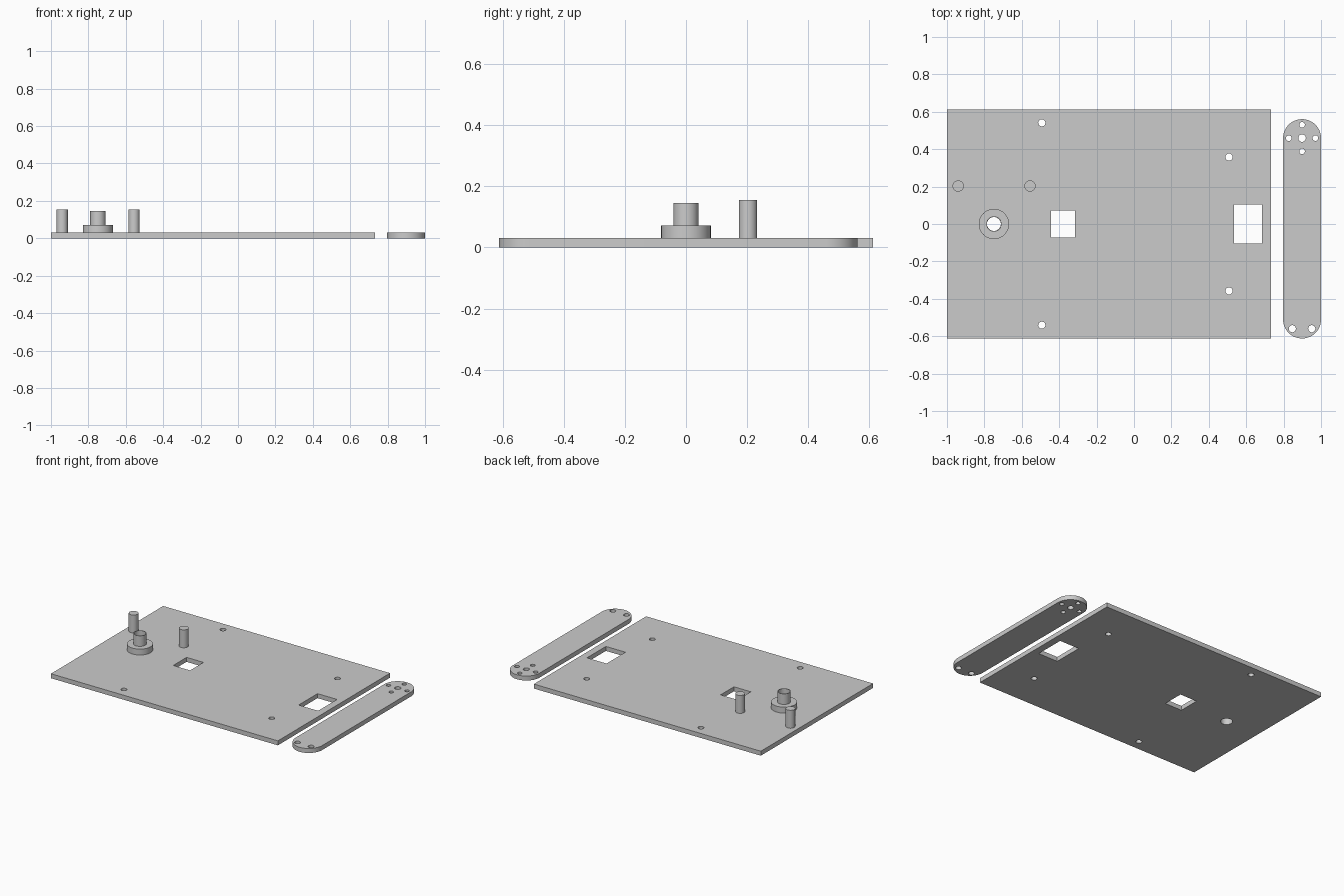
import bpy, bmesh, math

if "Cube" in bpy.data.objects:
    bpy.data.objects.remove(bpy.data.objects["Cube"])

grey = bpy.data.materials.new("plain grey")
grey.diffuse_color = (0.6, 0.6, 0.6, 1)
grey.use_nodes = True
grey.node_tree.nodes["Principled BSDF"].inputs["Base Color"].default_value = grey.diffuse_color


def circle(x, y, r, n=48):
    return [(x + r * math.cos(2 * math.pi * i / n), y + r * math.sin(2 * math.pi * i / n))
            for i in range(n)]


def rect(x0, x1, y0, y1):
    return [(x0, y0), (x1, y0), (x1, y1), (x0, y1)]


def slot(x, y0, y1, r, n=32):
    """Rounded bar outline with end centres at y0 and y1."""
    arc = [(r * math.cos(math.pi * i / n), r * math.sin(math.pi * i / n)) for i in range(n + 1)]
    return [(x + a, y1 + b) for a, b in arc] + [(x - a, y0 - b) for a, b in arc]


def slab(name, z0, z1, outline, holes=()):
    """Extrude a filled outline with holes from z0 to z1."""
    cu = bpy.data.curves.new(name, 'CURVE')
    cu.dimensions = '2D'
    cu.fill_mode = 'BOTH'
    cu.extrude = (z1 - z0) / 2
    for loop in [outline, *holes]:
        sp = cu.splines.new('POLY')
        sp.points.add(len(loop) - 1)
        for p, (x, y) in zip(sp.points, loop):
            p.co = (x, y, 0, 1)
        sp.use_cyclic_u = True
    ob = bpy.data.objects.new(name, cu)
    bpy.context.collection.objects.link(ob)
    bpy.ops.object.select_all(action='DESELECT')
    ob.select_set(True)
    bpy.context.view_layer.objects.active = ob
    bpy.ops.object.convert(target='MESH')
    ob = bpy.context.object
    bm = bmesh.new()
    bm.from_mesh(ob.data)
    bmesh.ops.remove_doubles(bm, verts=bm.verts, dist=1e-5)
    bmesh.ops.recalc_face_normals(bm, faces=bm.faces)
    bmesh.ops.translate(bm, verts=bm.verts, vec=(0, 0, (z0 + z1) / 2))
    bm.to_mesh(ob.data)
    bm.free()
    ob.data.materials.clear()
    ob.data.materials.append(grey)
    bpy.ops.object.shade_smooth_by_angle(angle=math.radians(30))
    return ob


T = 0.031                      # plate thickness
BX, BORE = -0.749, 0.037       # bushing position and bore radius

# Base plate with screw holes, two windows and the bushing bore
screws = [circle(x, s * y, 0.019) for x, y in ((-0.493, 0.541), (0.508, 0.358)) for s in (1, -1)]
slab("base_plate", 0, T, rect(-1, 0.733, -0.612, 0.612),
     screws + [rect(-0.444, -0.315, -0.073, 0.073), rect(0.535, 0.684, -0.103, 0.103),
               circle(BX, 0, BORE)])

# Bushing: wide collar below a narrow tube
slab("bushing_collar", T, 0.072, circle(BX, 0, 0.081), [circle(BX, 0, BORE)])
slab("bushing_tube", 0.072, 0.145, circle(BX, 0, 0.041), [circle(BX, 0, BORE)])

# Two upright pins
for name, x in (("left_pin", -0.94), ("right_pin", -0.556)):
    slab(name, T, 0.155, circle(x, 0.203, 0.03))

# Separate lever arm with a cross of holes at one end and a pair at the other
AX, AY, R = 0.8985, 0.459, 0.1015
cross = [circle(AX + dx, AY + dy, 0.015) for dx, dy in
         ((0.071, 0), (-0.071, 0), (0, 0.071), (0, -0.071))]
pair = [circle(AX + s * 0.052, -0.56, 0.019) for s in (1, -1)]
slab("lever_arm", 0, T, slot(AX, -0.612 + R, AY, R), cross + pair + [circle(AX, AY, 0.02)])
